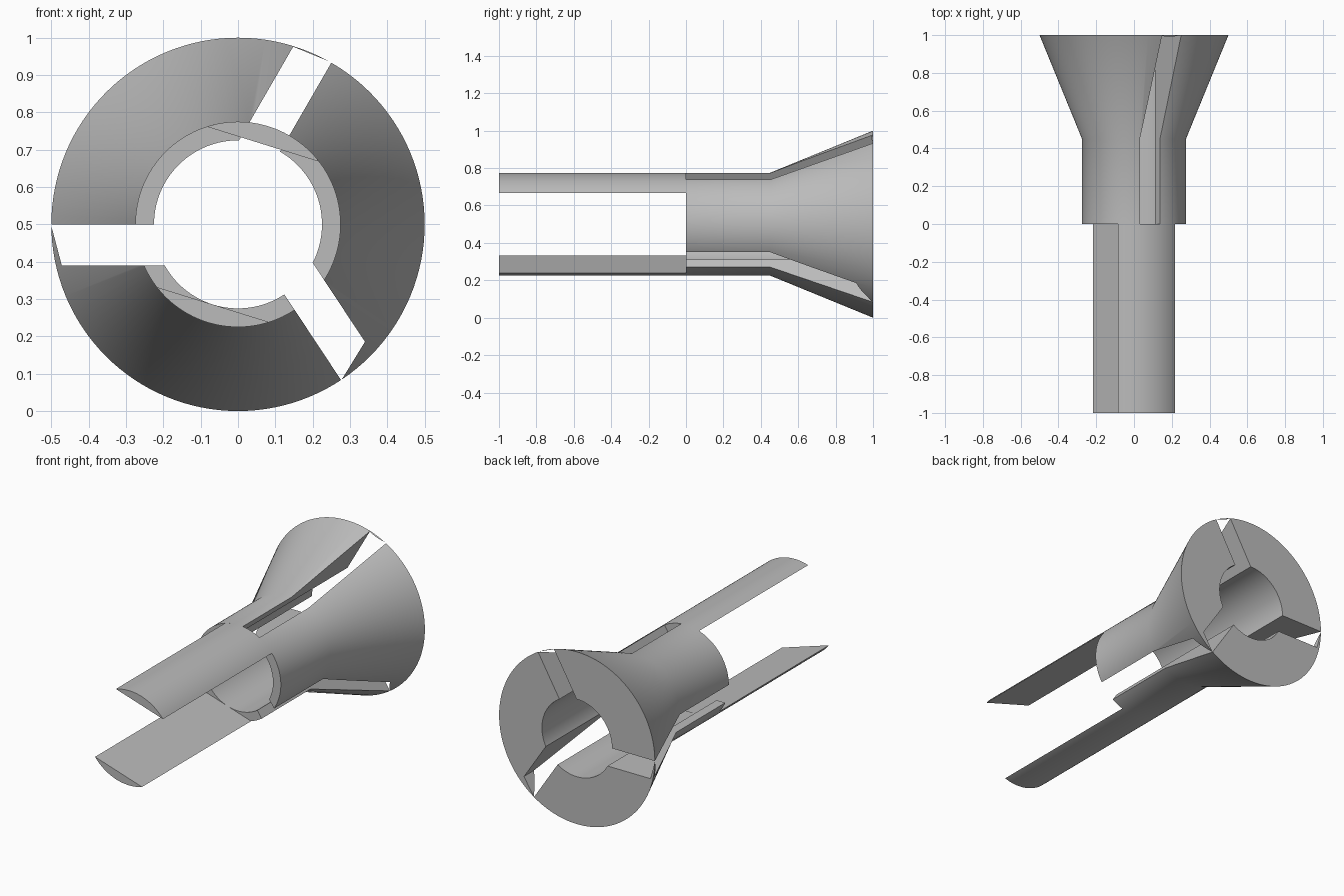
import bpy, bmesh
from math import sin, cos, radians, acos, pi

if "Cube" in bpy.data.objects:
    bpy.data.objects.remove(bpy.data.objects["Cube"])

CENTRE_Z = 0.5
BORE, SLEEVE, RIM = 0.225, 0.275, 0.5
SEGMENTS = 128

steel = bpy.data.materials.new("grey steel")
steel.use_nodes = True
colour = (0.5, 0.5, 0.5, 1)
steel.diffuse_color = colour
steel.node_tree.nodes["Principled BSDF"].inputs["Base Color"].default_value = colour


def finish(name, bm):
    bmesh.ops.recalc_face_normals(bm, faces=bm.faces)
    mesh = bpy.data.meshes.new(name)
    bm.to_mesh(mesh)
    bm.free()
    mesh.materials.append(steel)
    obj = bpy.data.objects.new(name, mesh)
    bpy.context.collection.objects.link(obj)
    return obj


def activate(obj):
    bpy.ops.object.select_all(action="DESELECT")
    obj.select_set(True)
    bpy.context.view_layer.objects.active = obj


def prism(name, outline, y0, y1):
    """Extrude an (x, z) outline, measured from the axis, along y."""
    bm = bmesh.new()
    face = bm.faces.new([bm.verts.new((x, y0, z + CENTRE_Z)) for x, z in outline])
    grown = bmesh.ops.extrude_face_region(bm, geom=[face])["geom"]
    verts = [v for v in grown if isinstance(v, bmesh.types.BMVert)]
    bmesh.ops.translate(bm, verts=verts, vec=(0, y1 - y0, 0))
    return finish(name, bm)


# Flared sleeve: wall profile (radius, y) turned about the long axis
profile = [(BORE, 0), (SLEEVE, 0), (SLEEVE, 0.45), (RIM, 1), (BORE, 1)]
bm = bmesh.new()
rings = []
for i in range(SEGMENTS):
    a = 2 * pi * i / SEGMENTS
    rings.append([bm.verts.new((r * cos(a), y, CENTRE_Z + r * sin(a))) for r, y in profile])
for i in range(SEGMENTS):
    here, there = rings[i], rings[(i + 1) % SEGMENTS]
    for j in range(len(profile)):
        k = (j + 1) % len(profile)
        bm.faces.new((here[j], here[k], there[k], there[j]))
sleeve = finish("flared_sleeve", bm)

# Three off-centre slots with slanted outer ends: (direction, reach of far side)
WIDTH = 0.11
cutters = []
for angle, reach in ((180, 0.472), (60, 0.486), (-56.5, 0.45)):
    a = radians(angle)
    outline = [(u * cos(a) - v * sin(a), u * sin(a) + v * cos(a))
               for u, v in ((0.1, 0), (0.501, 0), (reach, WIDTH), (0.1, WIDTH))]
    cutter = prism("slot_cutter", outline, -0.1, 1.1)
    cutter.hide_render = True
    cutters.append(cutter)
    cut = sleeve.modifiers.new("slot", "BOOLEAN")
    cut.operation = "DIFFERENCE"
    cut.solver = "EXACT"
    cut.object = cutter
activate(sleeve)
for name in [m.name for m in sleeve.modifiers]:
    bpy.ops.object.modifier_apply(modifier=name)
for cutter in cutters:
    bpy.data.objects.remove(cutter)

# Two long prongs, each a circle segment flush with the sleeve
half = acos(BORE / SLEEVE)
STEPS = 24
prongs = []
for name, angle in (("upper_prong", 72.7), ("lower_prong", 252.7)):
    start = radians(angle) - half
    arc = [start + 2 * half * i / STEPS for i in range(STEPS + 1)]
    prongs.append(prism(name, [(SLEEVE * cos(a), SLEEVE * sin(a)) for a in arc], -1, 0))

for obj in [sleeve] + prongs:
    activate(obj)
    bpy.ops.object.shade_smooth_by_angle(angle=radians(30))
